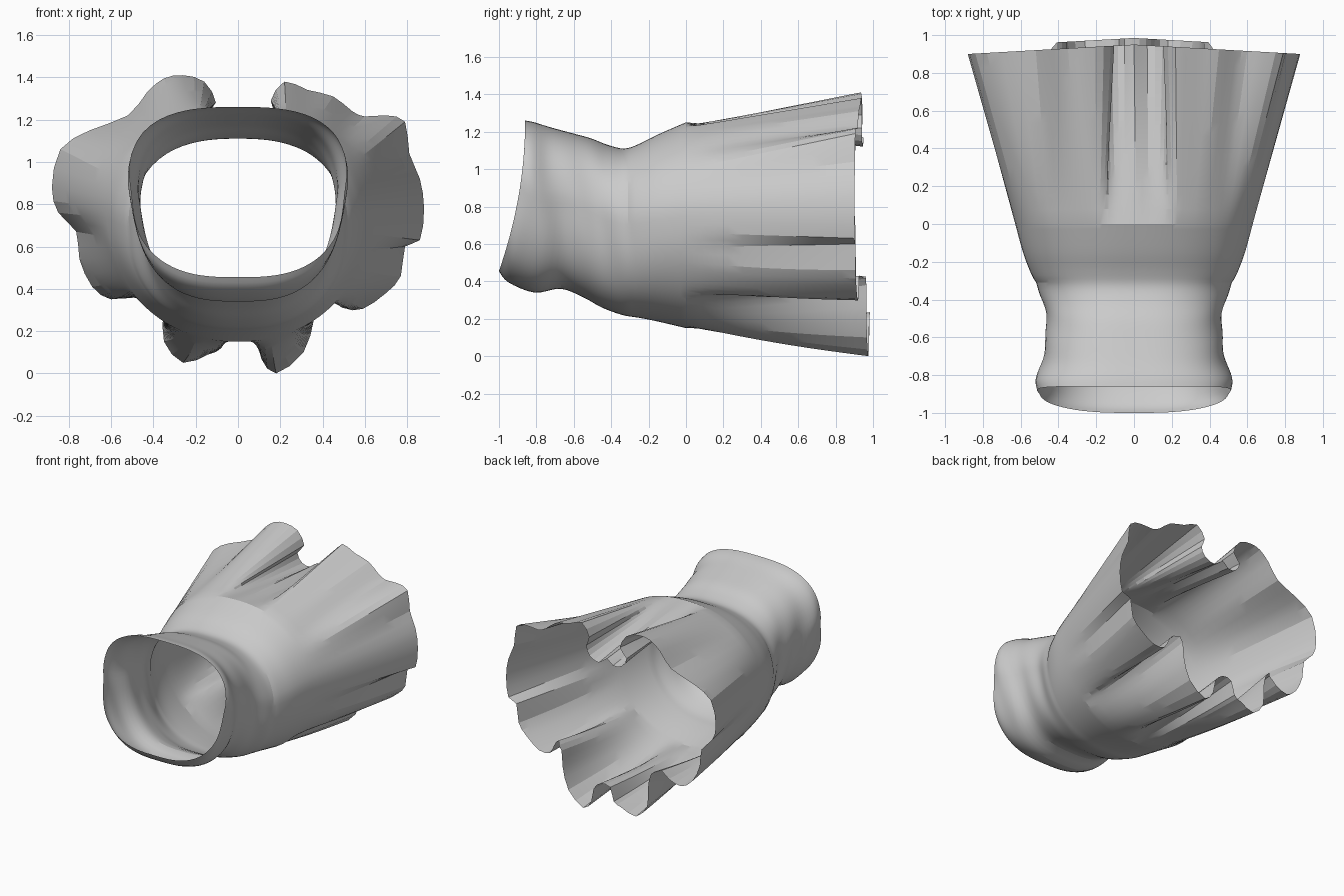
import bpy, bmesh, math

if "Cube" in bpy.data.objects:
    bpy.data.objects.remove(bpy.data.objects["Cube"])

# Gathered rings of the waist: y top, z top, y bottom, z bottom, half width, squareness
RINGS = [
    (-.86, 1.26, -1.0, .455, .515, 2.9),
    (-.81, 1.25, -.95, .395, .515, 2.9),
    (-.73, 1.225, -.81, .34, .492, 2.8),
    (-.62, 1.195, -.67, .36, .465, 2.8),
    (-.51, 1.165, -.55, .315, .465, 2.7),
    (-.42, 1.13, -.45, .26, .475, 2.6),
    (-.33, 1.11, -.34, .22, .51, 2.5),
    (-.25, 1.135, -.25, .205, .55, 2.4),
    (-.15, 1.185, -.15, .185, .588, 2.3),
    (.0, 1.25, .0, .15, .63, 2.2),
]

# Ruffled back hem, clockwise from the top centre (x, z)
HEM = [
    (0, 1.17), (.07, 1.12), (.15, 1.15), (.18, 1.22), (.155, 1.29), (.22, 1.38),
    (.33, 1.34), (.45, 1.31), (.54, 1.24), (.60, 1.215), (.70, 1.22), (.79, 1.19),
    (.81, 1.04), (.86, .92), (.88, .78), (.86, .63), (.79, .60), (.77, .46),
    (.70, .38), (.59, .305), (.50, .31), (.46, .38), (.42, .43), (.37, .38),
    (.36, .26), (.31, .10), (.18, 0), (.11, .07), (.09, .17), (.03, .23),
    (-.05, .22), (-.08, .12), (-.14, .09), (-.26, .05), (-.35, .15), (-.355, .28),
    (-.38, .40), (-.44, .43), (-.50, .38), (-.60, .35), (-.69, .41), (-.75, .54),
    (-.765, .67), (-.85, .76), (-.88, .88), (-.84, 1.06), (-.70, 1.15), (-.52, 1.22),
    (-.43, 1.33), (-.35, 1.395), (-.26, 1.41), (-.16, 1.38), (-.105, 1.28),
    (-.16, 1.21), (-.12, 1.14), (-.05, 1.13),
]
MID = .72


def catmull(a, b, c, d, t):
    return tuple(.5 * (2*q + (r-p)*t + (2*p-5*q+4*r-s)*t*t + (3*q-p-3*r+s)*t**3)
                 for p, q, r, s in zip(a, b, c, d))


def resample(rows, steps):
    out = []
    last = len(rows) - 1
    for i in range(last):
        quad = [rows[min(max(i+k, 0), last)] for k in (-1, 0, 1, 2)]
        out += [catmull(*quad, s/steps) for s in range(steps)]
    return out + [rows[-1]]


def ring_point(row, ang):
    """Point on a rounded-rectangle ring; angle runs clockwise from the top."""
    yt, zt, yb, zb, w, n = row
    s, c = math.sin(ang), math.cos(ang)
    h, mid = (zt-zb)/2, (zt+zb)/2
    r = (abs(s/w)**n + abs(c/h)**n) ** (-1/n)
    x, z = r*s, mid + r*c
    f = (zt-z)/(zt-zb)
    y = yt + (yb-yt)*f*f
    x *= 1.01 - .12*max(0, f-.4)/.6                   # narrower underside
    if y < -.3:                                       # soft side wrinkles
        x *= 1 + .012*math.sin(30*y + 3*c)*s*s
    return x, y, z


def loft(name, rings):
    bm = bmesh.new()
    grid = [[bm.verts.new(p) for p in ring] for ring in rings]
    n = len(grid[0])
    for a, b in zip(grid, grid[1:]):
        for i in range(n):
            j = (i+1) % n
            bm.faces.new((a[i], a[j], b[j], b[i]))
    bmesh.ops.recalc_face_normals(bm, faces=bm.faces)
    me = bpy.data.meshes.new(name)
    bm.to_mesh(me)
    bm.free()
    ob = bpy.data.objects.new(name, me)
    bpy.context.collection.objects.link(ob)
    bpy.ops.object.select_all(action='DESELECT')
    ob.select_set(True)
    bpy.context.view_layer.objects.active = ob
    bpy.ops.object.shade_smooth_by_angle(angle=math.radians(14))
    return ob


# Hem outline with pleat edges between the points
count = len(HEM)
hem = []
for i in range(count):
    quad = [HEM[(i+k) % count] for k in (-1, 0, 1, 2)]
    hem += [quad[1], catmull(*quad, .5)]

# Evenly relaxed angles, so the folds fan out of a smooth waist
angles = sorted(math.atan2(x, z-MID) % math.tau for x, z in hem)
n = len(angles)
for _ in range(12):
    angles = [(angles[i-1] - math.tau*(i == 0) + 2*angles[i]
               + angles[(i+1) % n] + math.tau*(i == n-1)) / 4 for i in range(n)]

# Waist, then the flared skirt folding into the ruffled hem
body = [[ring_point(row, a) for a in angles] for row in resample(RINGS, 4)]
start = body[-1]
for s in range(1, 13):
    t = s/12
    ring = []
    for (x0, y0, z0), (x1, z1) in zip(start, hem):
        end = .90 + .05*(1-abs(x1)/.88) + (.035 if z1 < .44 and abs(x1) < .42 else 0)
        sag = math.sin(math.pi*t)
        ring.append((x0+(x1-x0)*t, end*t, z0+(z1-z0)*t - .012*sag*(z1 < .5)))
    body.append(ring)
loft("flared_ruffled_skirt", body)
